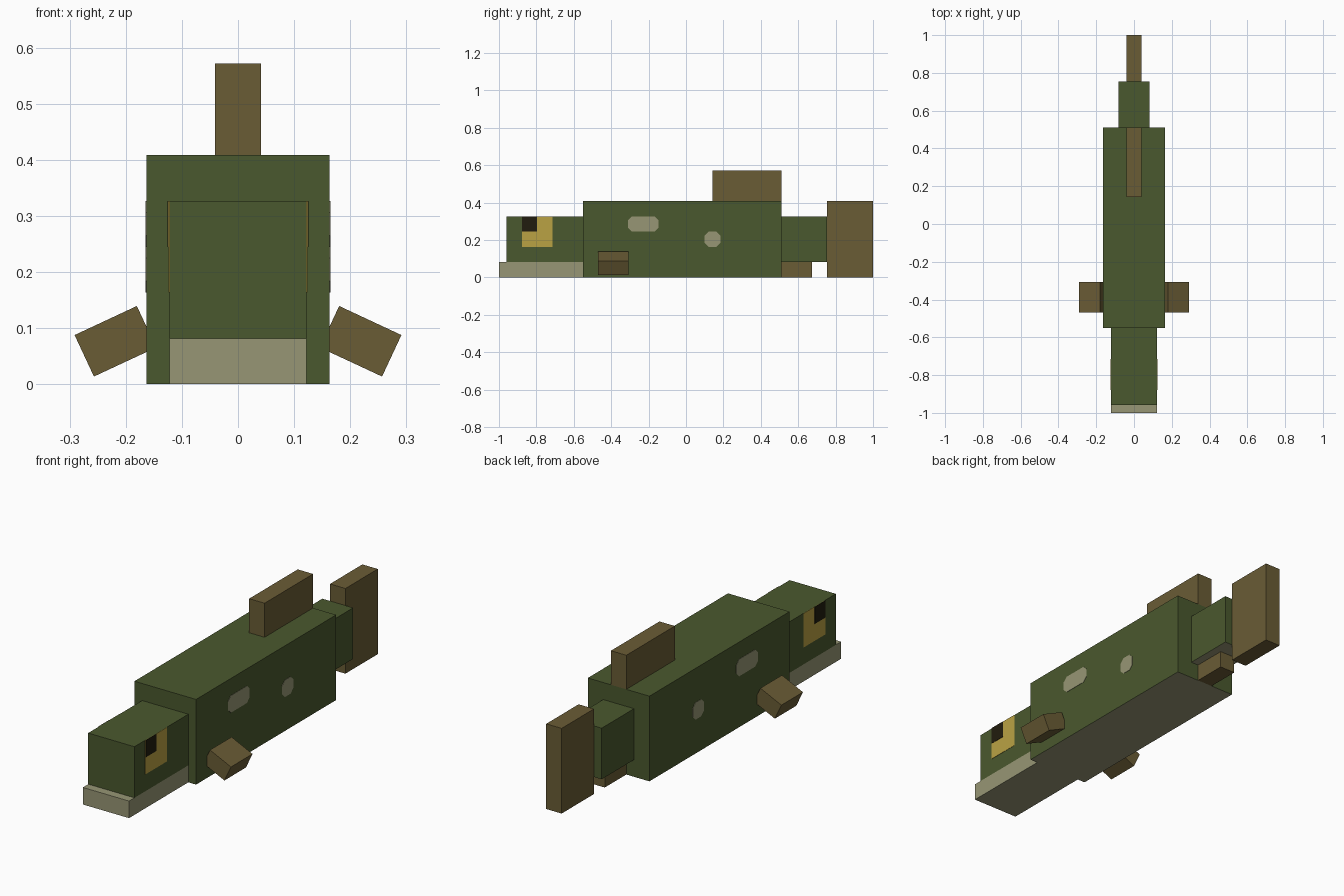
import bpy
import bmesh
from math import radians
from mathutils import Matrix, Vector

if "Cube" in bpy.data.objects:
    bpy.data.objects.remove(bpy.data.objects["Cube"], do_unlink=True)

U = 2 / 24.5   # one modelling unit; the fish is 24.5 units long
Y0 = -1.0      # snout tip


def material(name, rgb):
    """Flat material from 0-255 display values."""
    def lin(v):
        v /= 255
        return v / 12.92 if v < 0.04045 else ((v + 0.055) / 1.055) ** 2.4
    col = tuple(lin(v) for v in rgb) + (1.0,)
    m = bpy.data.materials.new(name)
    m.use_nodes = True
    m.diffuse_color = col
    bsdf = next(n for n in m.node_tree.nodes if n.type == 'BSDF_PRINCIPLED')
    bsdf.inputs["Base Color"].default_value = col
    bsdf.inputs["Roughness"].default_value = 0.9
    return m


green = material("scale_green", (74, 88, 46))
tan = material("belly_tan", (151, 150, 117))
brown = material("fin_brown", (106, 92, 53))
yellow = material("eye_yellow", (186, 162, 68))
black = material("pupil_black", (33, 28, 14))


def finish(name, bm, mats):
    mesh = bpy.data.meshes.new(name)
    bm.to_mesh(mesh)
    bm.free()
    for m in mats:
        mesh.materials.append(m)
    ob = bpy.data.objects.new(name, mesh)
    bpy.context.collection.objects.link(ob)
    return ob


def box(name, width, y, z, mat, under=None):
    """Centred box; width, y range and z range in units from the snout and floor."""
    bm = bmesh.new()
    bmesh.ops.create_cube(bm, size=1)
    size = Vector((width, y[1] - y[0], z[1] - z[0])) * U
    centre = Vector((0, Y0 + sum(y) / 2 * U, sum(z) / 2 * U))
    bmesh.ops.transform(bm, matrix=Matrix.Translation(centre) @ Matrix.Diagonal(size).to_4x4(),
                        verts=bm.verts)
    bm.normal_update()
    if under:
        for f in bm.faces:
            f.material_index = int(f.normal.z < -0.5)
    return finish(name, bm, [mat, under] if under else [mat])


def plate(name, side, x, y, z, mat, cut=0.0, lift=0.0015):
    """Thin marking on a flank, with optional clipped corners."""
    y0, y1 = (Y0 + v * U for v in y)
    z0, z1 = (v * U for v in z)
    c = cut * U
    if c:
        pts = [(y0 + c, z0), (y1 - c, z0), (y1, z0 + c), (y1, z1 - c),
               (y1 - c, z1), (y0 + c, z1), (y0, z1 - c), (y0, z0 + c)]
    else:
        pts = [(y0, z0), (y1, z0), (y1, z1), (y0, z1)]
    bm = bmesh.new()
    f = bm.faces.new([bm.verts.new((side * x * U, *p)) for p in pts])
    ext = bmesh.ops.extrude_face_region(bm, geom=[f])
    verts = [g for g in ext["geom"] if isinstance(g, bmesh.types.BMVert)]
    bmesh.ops.translate(bm, vec=(side * lift, 0, 0), verts=verts)
    bmesh.ops.recalc_face_normals(bm, faces=bm.faces)
    return finish(name, bm, [mat])


# Trunk, head, jaw and tail
box("body", 4, (5.5, 18.5), (0, 5), green, tan)
box("head", 3, (0.5, 5.5), (1, 4), green)
box("jaw", 3, (0, 5.5), (0, 1), tan)
box("tail_base", 2, (18.5, 21.5), (1, 4), green, tan)

# Fins on the centre line
box("tail_fin", 1, (21.5, 24.5), (0, 5), brown)
box("dorsal_fin", 1, (14, 18.5), (5, 7), brown)
box("anal_fin", 1, (18.5, 20.5), (0, 1), brown)

# Paired fins, eyes and flank spots
for label, side in (("left", 1), ("right", -1)):
    fin = box(label + "_side_fin", 1.5, (-1, 1), (-0.5, 0.5), brown)
    fin.data.transform(Matrix.Translation((0, -Y0, 0)))
    fin.location = (side * 0.2185, Y0 + 7.5 * U, 0.0765)
    fin.rotation_euler.y = side * radians(25)

    plate(label + "_eye", side, 1.5, (1.5, 3.5), (2, 4), yellow)
    plate(label + "_pupil", side, 1.5, (1.5, 2.5), (3, 4), black, lift=0.003)
    plate(label + "_front_spot", side, 2, (8.45, 10.45), (3, 4), tan, cut=0.25)
    plate(label + "_rear_spot", side, 2, (13.47, 14.5), (2, 3), tan, cut=0.25)
